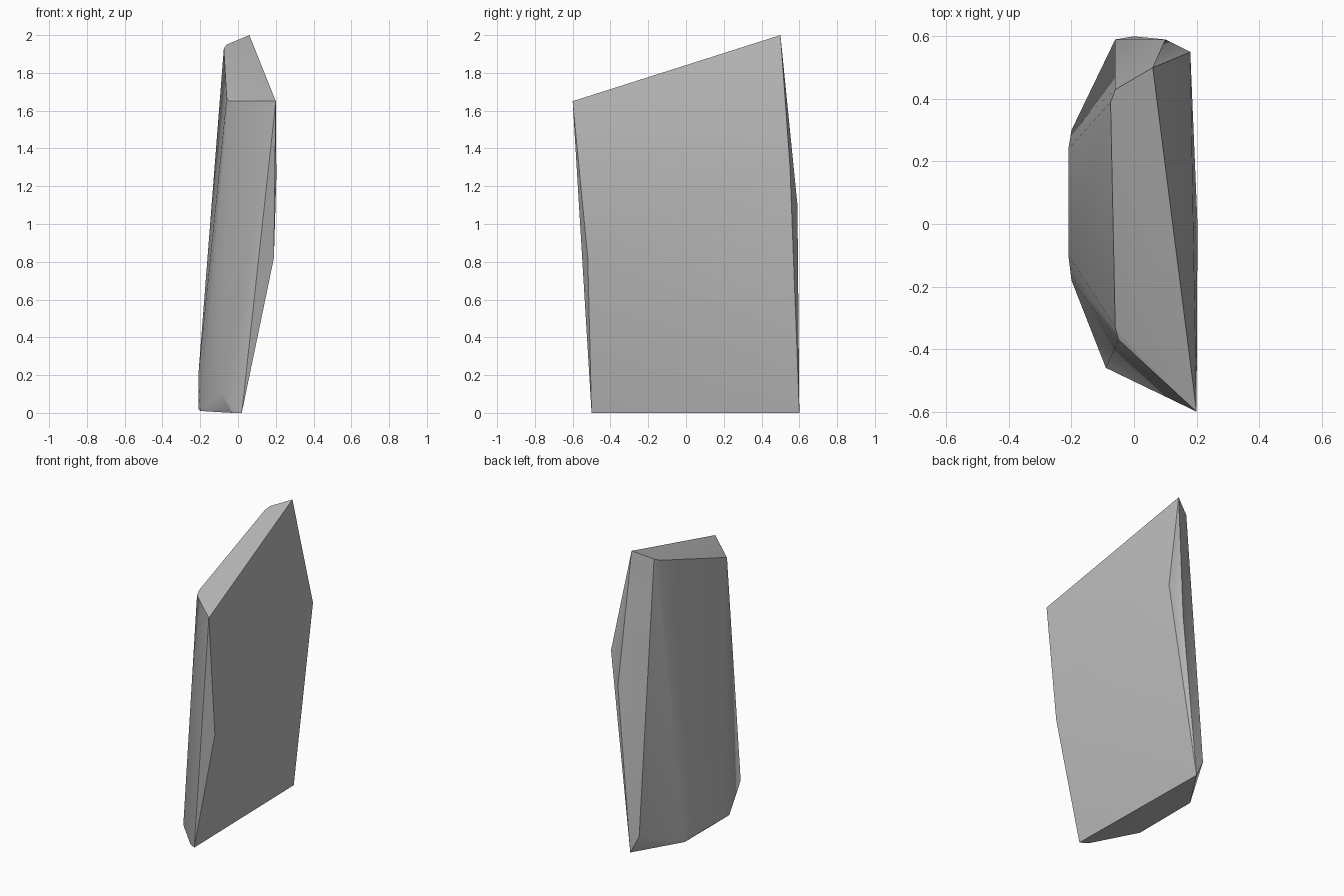
import bpy
import bmesh
import math

cube = bpy.data.objects.get("Cube")
if cube:
    bpy.data.objects.remove(cube, do_unlink=True)

# Stone colour
stone = bpy.data.materials.new("stone_grey")
stone.use_nodes = True
grey = (0.5, 0.5, 0.5, 1.0)
stone.diffuse_color = grey
stone.node_tree.nodes["Principled BSDF"].inputs["Base Color"].default_value = grey

# Corners of the slab, ring by ring
broad_face = [(0.06, 0.5, 2), (0.2, -0.6, 1.65), (0.19, -0.52, 0.82),
              (0.02, -0.5, 0), (0, 0.6, 0), (0.18, 0.55, 1.31), (0.203, 0, 1.25)]
back_chamfer = [(0.1, 0.59, 1.1), (-0.06, 0.59, 0.12)]
top_edge = [(-0.06, 0.43, 1.95), (-0.075, 0.39, 1.93),
            (-0.06, -0.33, 1.67), (-0.05, -0.37, 1.65)]
front_foot = [(-0.09, -0.46, 0.11), (-0.03, -0.47, 0)]
side_foot = [(-0.2, -0.18, 0.01), (-0.21, -0.1, 0.02),
             (-0.21, 0.24, 0.02), (-0.2, 0.3, 0.01)]
side_shoulder = [(-0.21, -0.1, 0.2), (-0.21, 0.24, 0.2)]

# Wrap the corners into one faceted rock
bm = bmesh.new()
for ring in (broad_face, back_chamfer, top_edge, front_foot, side_foot, side_shoulder):
    for corner in ring:
        bm.verts.new(corner)
hull = bmesh.ops.convex_hull(bm, input=bm.verts[:])
loose = [v for v in bm.verts if not v.link_faces]
bmesh.ops.delete(bm, geom=loose, context="VERTS")
bmesh.ops.dissolve_limit(bm, angle_limit=math.radians(1),
                         verts=bm.verts[:], edges=bm.edges[:])
bmesh.ops.recalc_face_normals(bm, faces=bm.faces[:])

mesh = bpy.data.meshes.new("rock_slab")
bm.to_mesh(mesh)
bm.free()
mesh.materials.append(stone)
rock = bpy.data.objects.new("rock_slab", mesh)
bpy.context.collection.objects.link(rock)

# Soften shallow creases, keep the chipped edges crisp
bpy.ops.object.select_all(action="DESELECT")
rock.select_set(True)
bpy.context.view_layer.objects.active = rock
bpy.ops.object.shade_smooth_by_angle(angle=math.radians(30))
